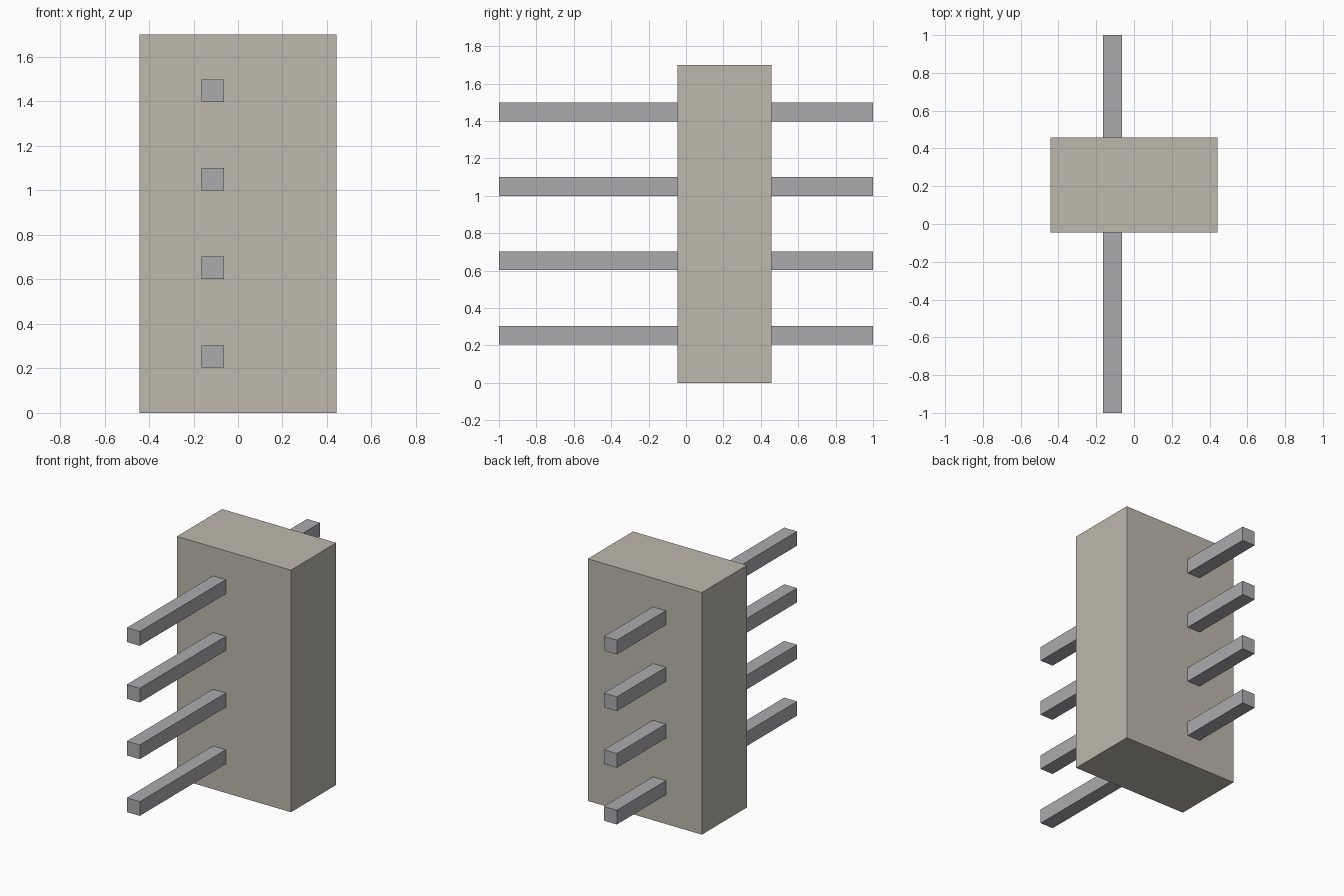
import bpy

cube = bpy.data.objects.get("Cube")
if cube:
    bpy.data.objects.remove(cube, do_unlink=True)


def material(name, rgb):
    mat = bpy.data.materials.new(name)
    mat.use_nodes = True
    color = (*rgb, 1.0)
    mat.diffuse_color = color
    mat.node_tree.nodes["Principled BSDF"].inputs["Base Color"].default_value = color
    return mat


def box(name, low, high, mat):
    center = [(a + b) / 2 for a, b in zip(low, high)]
    bpy.ops.mesh.primitive_cube_add(size=1, location=center)
    obj = bpy.context.object
    obj.name = name
    obj.scale = [b - a for a, b in zip(low, high)]
    bpy.ops.object.transform_apply(location=False, rotation=False, scale=True)
    obj.data.materials.append(mat)
    return obj


beige = material("warm beige", (0.51, 0.48, 0.41))
grey = material("metal grey", (0.41, 0.41, 0.43))

# Housing block
box("housing", (-0.443, -0.045, 0), (0.443, 0.457, 1.70), beige)

# Row of square pins running through the housing
for i in range(4):
    z = 0.254 + i * 0.398
    box(f"pin_{i + 1}", (-0.163, -1, z - 0.05), (-0.063, 1, z + 0.05), grey)
